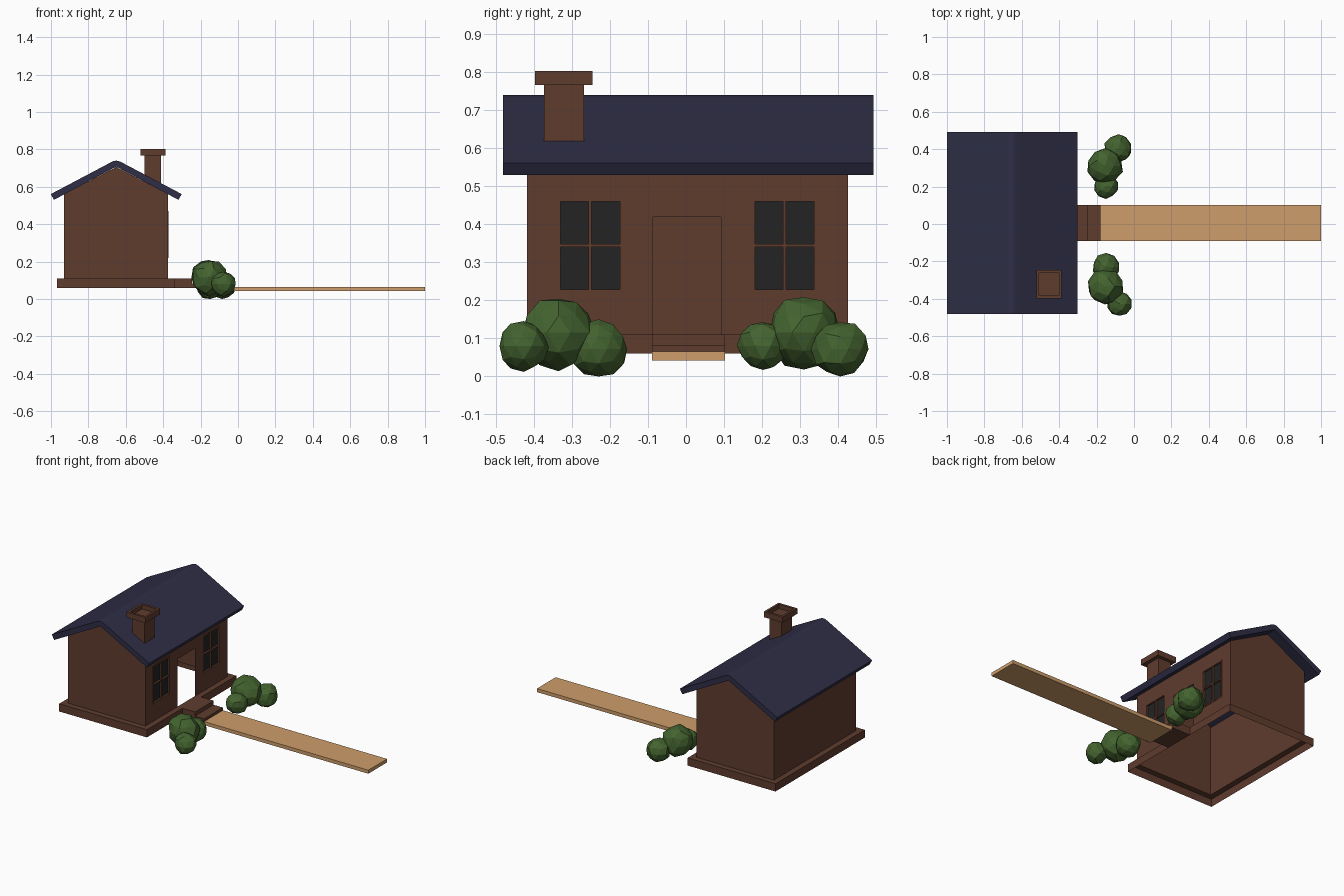
import bpy, bmesh, random
from mathutils import Vector

if "Cube" in bpy.data.objects:
    bpy.data.objects.remove(bpy.data.objects["Cube"])

random.seed(4)


def material(name, rgb):
    m = bpy.data.materials.new(name)
    m.diffuse_color = (*rgb, 1)
    m.use_nodes = True
    m.node_tree.nodes["Principled BSDF"].inputs["Base Color"].default_value = m.diffuse_color
    return m


BROWN = material("brown_wood", (0.115, 0.045, 0.027))
NAVY = material("navy_roof", (0.028, 0.027, 0.062))
TAN = material("tan_path", (0.61, 0.34, 0.145))
GREEN = material("leaf_green", (0.058, 0.127, 0.029))
GLASS = material("dark_glass", (0.017, 0.017, 0.017))


def finish(name, bm, mat):
    me = bpy.data.meshes.new(name)
    bm.to_mesh(me)
    bm.free()
    me.materials.append(mat)
    ob = bpy.data.objects.new(name, me)
    bpy.context.collection.objects.link(ob)
    return ob


def add_box(bm, x, y, z):
    """Add a box given its (min, max) range on each axis."""
    v = bmesh.ops.create_cube(bm, size=1)["verts"]
    for p in v:
        p.co = [(r[0] + r[1]) / 2 + c * (r[1] - r[0]) for c, r in zip(p.co, (x, y, z))]
    return v


def box(name, x, y, z, mat):
    bm = bmesh.new()
    add_box(bm, x, y, z)
    return finish(name, bm, mat)


def add_face(bm, pts, normal):
    """Add a face turned towards the given direction."""
    f = bm.faces.new([bm.verts.new(p) for p in pts])
    f.normal_update()
    if f.normal.dot(Vector(normal)) < 0:
        f.normal_flip()


# main sizes
X0, X1, Y0, Y1 = -0.93, -0.373, -0.418, 0.426    # walls
XR = -0.651                                      # ridge line
BASE, FLOOR, EAVE, PEAK = 0.06, 0.11, 0.56, 0.706
LEDGE = 0.037
DOOR = (-0.087, 0.092)
WINDOWS = [(-0.34, -0.164), (0.171, 0.347)]
WZ = (0.22, 0.47)

# walls: hollow shell, open at the bottom, with door and window openings
bm = bmesh.new()
for y, n in ((Y0, -1), (Y1, 1)):
    add_face(bm, [(X0, y, FLOOR), (X1, y, FLOOR), (X1, y, EAVE), (XR, y, PEAK), (X0, y, EAVE)], (0, n, 0))
add_face(bm, [(X0, Y0, FLOOR), (X0, Y1, FLOOR), (X0, Y1, EAVE), (X0, Y0, EAVE)], (-1, 0, 0))
ys = [Y0, *WINDOWS[0], *DOOR, *WINDOWS[1], Y1]
zs = [FLOOR, WZ[0], 0.42, WZ[1], EAVE]
for i in range(7):
    for j in range(4):
        if (i in (1, 5) and j in (1, 2)) or (i == 3 and j < 2):
            continue
        a, b, c, d = ys[i], ys[i + 1], zs[j], zs[j + 1]
        add_face(bm, [(X1, a, c), (X1, b, c), (X1, b, d), (X1, a, d)], (1, 0, 0))
bmesh.ops.remove_doubles(bm, verts=bm.verts, dist=1e-5)
finish("walls", bm, BROWN)

# foundation: skirt and ledge around the walls
bm = bmesh.new()
inner = [(X0, Y0), (X1, Y0), (X1, Y1), (X0, Y1)]
outer = [(X0 - LEDGE, Y0 - LEDGE), (X1 + LEDGE, Y0 - LEDGE), (X1 + LEDGE, Y1 + LEDGE), (X0 - LEDGE, Y1 + LEDGE)]
out_dir = [(0, -1, 0), (1, 0, 0), (0, 1, 0), (-1, 0, 0)]
for i in range(4):
    a, b, c, d = outer[i], outer[(i + 1) % 4], inner[(i + 1) % 4], inner[i]
    add_face(bm, [(*a, BASE), (*b, BASE), (*b, FLOOR), (*a, FLOOR)], out_dir[i])
    add_face(bm, [(*p, FLOOR) for p in (a, b, c, d)], (0, 0, 1))
bmesh.ops.remove_doubles(bm, verts=bm.verts, dist=1e-5)
finish("foundation", bm, BROWN)

# roof: softened ridge profile, mirrored about the ridge and extruded along y
half = [(0.0, 0.740), (0.015, 0.737), (0.03, 0.730), (0.350, 0.561), (0.333, 0.530)]
under = [(0.0, 0.708)]
right = [(XR + d, z) for d, z in half] + [(XR + d, z) for d, z in under]
left = [(XR - d, z) for d, z in reversed(half[1:])]
bm = bmesh.new()
f = bm.faces.new([bm.verts.new((x, -0.482, z)) for x, z in right + left])
ext = bmesh.ops.extrude_face_region(bm, geom=[f])["geom"]
bmesh.ops.translate(bm, vec=(0, 0.975, 0), verts=[g for g in ext if isinstance(g, bmesh.types.BMVert)])
bmesh.ops.recalc_face_normals(bm, faces=bm.faces)
finish("roof", bm, NAVY)

# chimney stack and recessed cap
box("chimney_stack", (-0.499, -0.411), (-0.373, -0.268), (0.57, 0.768), BROWN)
bm = bmesh.new()
add_box(bm, (-0.522, -0.387), (-0.397, -0.246), (0.767, 0.803))
top = max(bm.faces, key=lambda f: f.calc_center_median().z)
bmesh.ops.inset_region(bm, faces=[top], thickness=0.021)
well = bmesh.ops.extrude_face_region(bm, geom=[top])["geom"]
bmesh.ops.translate(bm, vec=(0, 0, -0.028), verts=[g for g in well if isinstance(g, bmesh.types.BMVert)])
if top.is_valid:
    bmesh.ops.delete(bm, geom=[top], context="FACES_ONLY")
finish("chimney_cap", bm, BROWN)

# windows: four-pane frames with glass set behind
for side, (a, b) in zip(("left", "right"), WINDOWS):
    bm = bmesh.new()
    depth = (X1 - 0.017, X1 + 0.002)
    m, h = (a + b) / 2, (WZ[0] + WZ[1]) / 2
    for lo, hi in ((a, a + 0.01), (m - 0.004, m + 0.004), (b - 0.01, b)):
        add_box(bm, depth, (lo, hi), WZ)
    for lo, hi in ((WZ[0], WZ[0] + 0.009), (h - 0.004, h + 0.004), (WZ[1] - 0.01, WZ[1])):
        add_box(bm, depth, (a, b), (lo, hi))
    finish(side + "_window_frame", bm, BROWN)
    box(side + "_window_glass", (X1 - 0.015, X1 - 0.010), (a + 0.005, b - 0.005), (WZ[0] + 0.005, WZ[1] - 0.005), GLASS)

# door steps and path
PATH_Y = (-0.09, 0.102)
box("upper_step", (X1 + LEDGE, -0.246), PATH_Y, (BASE, FLOOR), BROWN)
box("lower_step", (-0.246, -0.18), PATH_Y, (BASE, 0.083), BROWN)
box("path", (-0.2, 1.0), PATH_Y, (0.042, 0.065), TAN)

# bushes: faceted blobs, each (x, y, z, radius)
BUSHES = {
    "right_bush": [(-0.150, 0.202, 0.080, 0.066), (-0.155, 0.310, 0.115, 0.097), (-0.083, 0.405, 0.072, 0.076)],
    "left_bush": [(-0.078, -0.427, 0.080, 0.066), (-0.155, -0.335, 0.115, 0.097), (-0.148, -0.230, 0.072, 0.076)],
}
for name, blobs in BUSHES.items():
    bm = bmesh.new()
    for x, y, z, r in blobs:
        for v in bmesh.ops.create_icosphere(bm, subdivisions=2, radius=r)["verts"]:
            v.co = v.co * random.uniform(0.92, 1.05) + Vector((x, y, z))
            v.co.z = max(v.co.z, 0.0)
    low = min(v.co.z for v in bm.verts)
    bmesh.ops.translate(bm, vec=(0, 0, -low), verts=bm.verts)
    finish(name, bm, GREEN)
